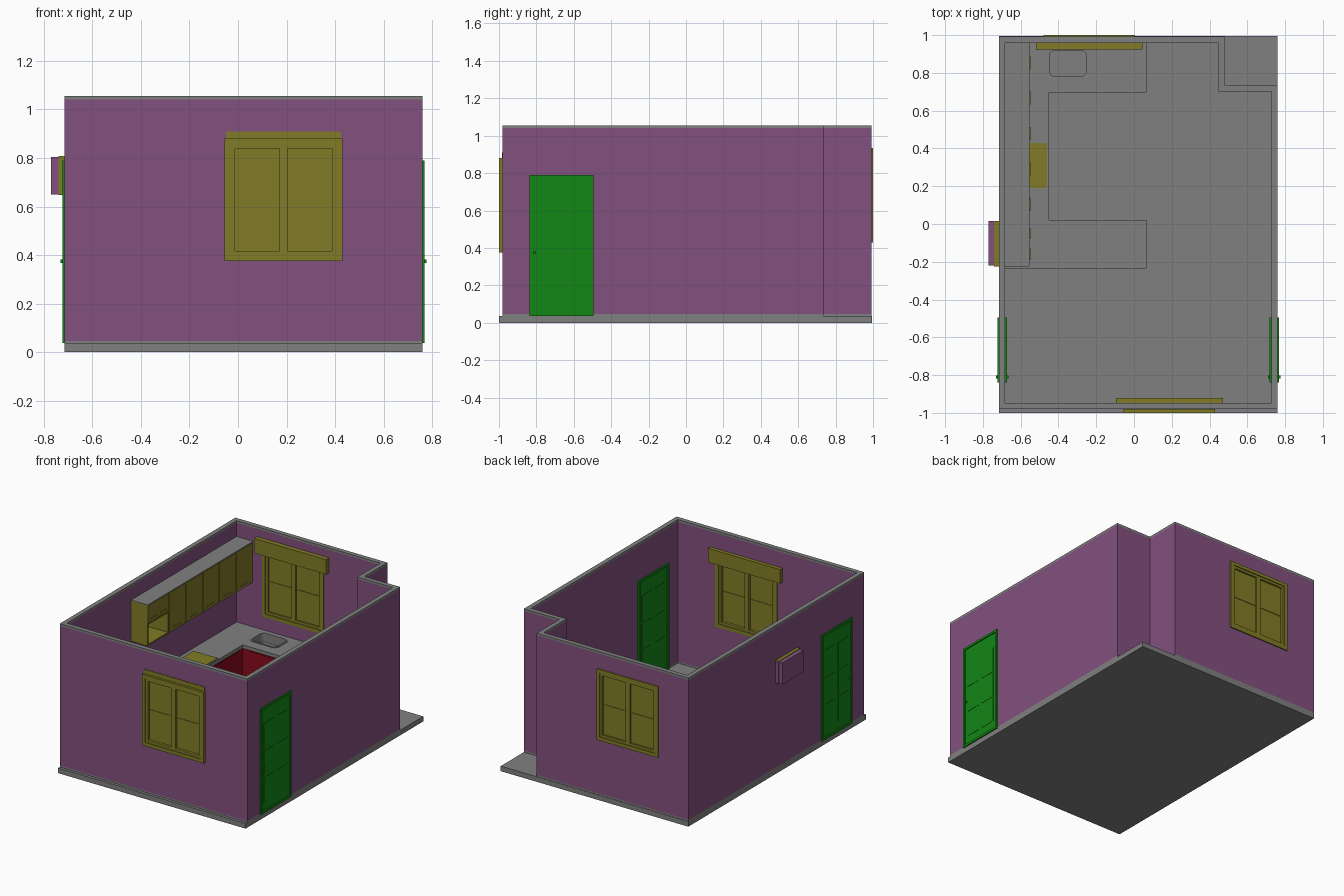
import bpy, bmesh, math
from mathutils import Matrix, Vector

if "Cube" in bpy.data.objects:
    bpy.data.objects.remove(bpy.data.objects["Cube"])


def material(name, rgb):
    m = bpy.data.materials.new(name)
    m.use_nodes = True
    m.diffuse_color = (*rgb, 1)
    m.node_tree.nodes["Principled BSDF"].inputs["Base Color"].default_value = (*rgb, 1)
    return m


GREY = material("concrete grey", (0.216, 0.216, 0.216))
PURPLE = material("wall purple", (0.23, 0.082, 0.21))
OLIVE = material("olive", (0.22, 0.2, 0.02))
GREEN = material("door green", (0.006, 0.24, 0.008))
RED = material("cabinet red", (0.25, 0.003, 0.012))


def finish(name, bm, mat):
    bmesh.ops.recalc_face_normals(bm, faces=bm.faces)
    mesh = bpy.data.meshes.new(name)
    bm.to_mesh(mesh)
    bm.free()
    mesh.materials.append(mat)
    ob = bpy.data.objects.new(name, mesh)
    bpy.context.collection.objects.link(ob)
    return ob


def boxes(name, spans, mat):
    """One object made of boxes, each given as x, y and z spans."""
    bm = bmesh.new()
    for span in spans:
        size = Vector([b - a for a, b in span])
        mid = Vector([(a + b) / 2 for a, b in span])
        bmesh.ops.create_cube(bm, size=1, matrix=Matrix.Translation(mid) @ Matrix.Diagonal((*size, 1)))
    return finish(name, bm, mat)


def prism(name, outline, z0, z1, mat, hole=None):
    """Extruded outline, or a ring when an inner outline is given."""
    bm = bmesh.new()
    loops = [[[bm.verts.new((x, y, z)) for x, y in line] for z in (z0, z1)]
             for line in (outline, hole) if line]
    n = len(outline)
    for low, high in loops:
        for i in range(n):
            j = (i + 1) % n
            bm.faces.new((low[i], low[j], high[j], high[i]))
    for level in (0, 1):
        if hole:
            a, b = loops[0][level], loops[1][level]
            for i in range(n):
                j = (i + 1) % n
                bm.faces.new((a[i], a[j], b[j], b[i]))
        else:
            bm.faces.new(loops[0][level])
    return finish(name, bm, mat)


def cut(ob, cutter, keep=False):
    mod = ob.modifiers.new("opening", "BOOLEAN")
    mod.object, mod.solver = cutter, "EXACT"
    cutter.hide_render = True
    bpy.context.view_layer.objects.active = ob
    bpy.context.view_layer.update()
    bpy.ops.object.modifier_apply(modifier=mod.name)
    if not keep:
        bpy.data.objects.remove(cutter)


def rounded(x0, x1, y0, y1, r, steps=5):
    pts = []
    for k, (cx, cy) in enumerate(((x1 - r, y1 - r), (x0 + r, y1 - r), (x0 + r, y0 + r), (x1 - r, y0 + r))):
        for i in range(steps + 1):
            a = math.pi / 2 * (k + i / steps)
            pts.append((cx + r * math.cos(a), cy + r * math.sin(a)))
    return pts


def border(u, v, w):
    """Four bars (u span, v span) lining a rectangle."""
    (a, b), (c, d) = u, v
    return [((a, a + w), v), ((b - w, b), v), ((a + w, b - w), (c, c + w)), ((a + w, b - w), (d - w, d))]


# Floor slab and walls with a notched back corner
X0, X1, Y0, Y1 = -0.715, 0.76, -0.98, 0.992
boxes("floor_slab", [((X0, X1), (-1, 0.995), (0, 0.036))], GREY)


def notched(t):
    nx, ny = 0.48 - t, 0.735 - t
    return [(X0 + t, Y0 + t), (X1 - t, Y0 + t), (X1 - t, ny), (nx, ny), (nx, Y1 - t), (X0 + t, Y1 - t)]


T = 0.033
prism("wall_plinth", notched(0), 0.036, 0.047, GREY, notched(T))
walls = prism("walls", notched(0), 0.047, 1.04, PURPLE, notched(T))
prism("wall_cap", notched(0), 1.04, 1.055, GREY, notched(T))


# Windows: frame, two sashes, thin rails and panes
def window(name, x0, z0, y_out, y_in):
    x1, z1 = x0 + 0.485, z0 + 0.505
    lo, hi = sorted((y_out, y_in))
    cut(walls, boxes("window_cutter", [((x0 + .01, x1 - .01), (lo - .1, hi + .1), (z0 + .01, z1 - .01))], PURPLE))
    mid, xm = (lo + hi) / 2, (x0 + x1) / 2
    parts = [(u, (lo, hi), v) for u, v in border((x0, x1), (z0, z1), 0.025)]
    for a, b in ((x0 + .025, xm), (xm, x1 - .025)):
        parts += [(u, (lo + .006, hi - .006), v) for u, v in border((a, b), (z0 + .025, z1 - .025), 0.017)]
        parts.append(((a, b), (mid - .008, mid + .008), (z0 + .25, z0 + .257)))
        parts.append(((a, b), (mid - .004, mid + .004), (z0 + .025, z1 - .025)))
    boxes(name, parts, OLIVE)


window("front_window", -0.055, 0.375, -1.0, -0.942)
window("back_window", -0.48, 0.428, 1.0, 0.955)
boxes("front_window_head", [((-0.05, 0.425), (-0.984, -0.975), (0.875, 0.91))], OLIVE)
boxes("front_curtain_box", [((-0.095, 0.47), (-0.948, -0.92), (0.83, 0.93))], OLIVE)
boxes("back_curtain_box", [((-0.52, 0.045), (0.925, 0.96), (0.88, 0.985))], OLIVE)


# Doors in both side walls: frame, leaf, raised panels and knob
def door(name, side):
    xs = lambda a, b: tuple(sorted((0.0225 + side * a, 0.0225 + side * b)))
    y, z = (-0.838, -0.495), (0.037, 0.79)
    cut(walls, boxes("door_cutter", [(xs(0.6, 0.8), (-0.83, -0.503), (0.04, 0.78))], PURPLE))
    parts = [(xs(0.695, 0.746), u, v) for u, v in border(y, z, 0.016)]
    parts.append((xs(0.702, 0.739), y, z))
    for a in (-0.8, -0.65):
        for c, d in ((0.11, 0.285), (0.297, 0.473), (0.485, 0.67)):
            parts.append((xs(0.7, 0.741), (a, a + 0.115), (c, d)))
    parts.append((xs(0.688, 0.753), (-0.817, -0.803), (0.368, 0.382)))
    boxes(name, parts, GREEN)


door("left_door", 1)
door("right_door", -1)

# Kitchen base units and worktop in a U shape
XI, YI = X0 + T, Y1 - T


def u_shape(t):
    return [(XI, -0.235 + t), (0.065 - t, -0.235 + t), (0.065 - t, 0.02 - t), (-0.45 - t, 0.02 - t),
            (-0.45 - t, 0.695 + t), (0.065 - t, 0.695 + t), (0.065 - t, YI), (XI, YI)]


base = prism("base_cabinets", u_shape(0.008), 0.036, 0.31, RED)
worktop = prism("worktop", u_shape(0), 0.31, 0.335, GREY)
fronts = [((-0.458, -0.454), (a, a + 0.2), (0.07, 0.3)) for a in (0.05, 0.26, 0.47)]
fronts += [((a, a + 0.21), (0.699, 0.703), (0.07, 0.3)) for a in (-0.4, -0.17)]
fronts += [((a, a + 0.21), (0.012, 0.016), (0.07, 0.3)) for a in (-0.4, -0.17)]
boxes("base_cabinet_doors", fronts, RED)

# Sink set into the worktop, and hob
hole = prism("sink_cutter", rounded(-0.452, -0.248, 0.778, 0.922, 0.03), 0.27, 0.4, GREY)
cut(base, hole, keep=True)
cut(worktop, hole)
prism("sink_rim", rounded(-0.46, -0.24, 0.77, 0.93, 0.035), 0.335, 0.339, GREY,
      rounded(-0.448, -0.252, 0.782, 0.918, 0.028))
prism("sink_wall", rounded(-0.452, -0.248, 0.778, 0.922, 0.03), 0.27, 0.335, GREY,
      rounded(-0.448, -0.252, 0.782, 0.918, 0.028))
prism("sink_bottom", rounded(-0.45, -0.25, 0.78, 0.92, 0.03), 0.27, 0.275, GREY)
prism("sink_drain", rounded(-0.368, -0.332, 0.837, 0.873, 0.018), 0.275, 0.279, GREY)
boxes("hob", [((-0.65, -0.46), (0.19, 0.43), (0.333, 0.34))], OLIVE)

# Wall cabinets with an open niche that runs through the wall
NY, NZ = (-0.218, 0.008), (0.65, 0.808)
cut(walls, boxes("niche_cutter", [((-0.8, -0.6), NY, NZ)], PURPLE))
boxes("wall_cabinets", [((XI, -0.556), (NY[1], YI), (0.65, 0.937)),
                        ((XI, -0.556), (-0.225, NY[1]), (NZ[1], 0.937))], OLIVE)
niche = [((-0.74, -0.554), u, v) for u, v in border((-0.225, 0.015), NZ, 0.01)]
boxes("niche", niche + [((-0.74, -0.735), NY, NZ)], OLIVE)
boxes("niche_outer_cover", [((-0.77, -0.738), (-0.22, 0.015), (0.65, 0.804)),
                            ((-0.74, X0), (-0.222, 0.017), (0.648, 0.8))], PURPLE)
boxes("wall_cabinet_top", [((XI, -0.552), (-0.225, YI), (0.937, 0.943))], GREY)

# Wall cabinet doors and handles
doors, handles = [((-0.557, -0.552), (-0.222, 0.01), (0.815, 0.935))], []
handles += [((-0.553, -0.547), (a, a + 0.06), (0.83, 0.836)) for a in (-0.19, -0.08)]
step = (YI - 0.02) / 5
for i in range(5):
    a = 0.018 + i * step
    doors.append(((-0.557, -0.552), (a, a + step - 0.006), (0.653, 0.935)))
    handles.append(((-0.553, -0.547), (a + 0.05, a + 0.12), (0.675, 0.681)))
boxes("wall_cabinet_doors", doors, OLIVE)
boxes("wall_cabinet_handles", handles, OLIVE)
